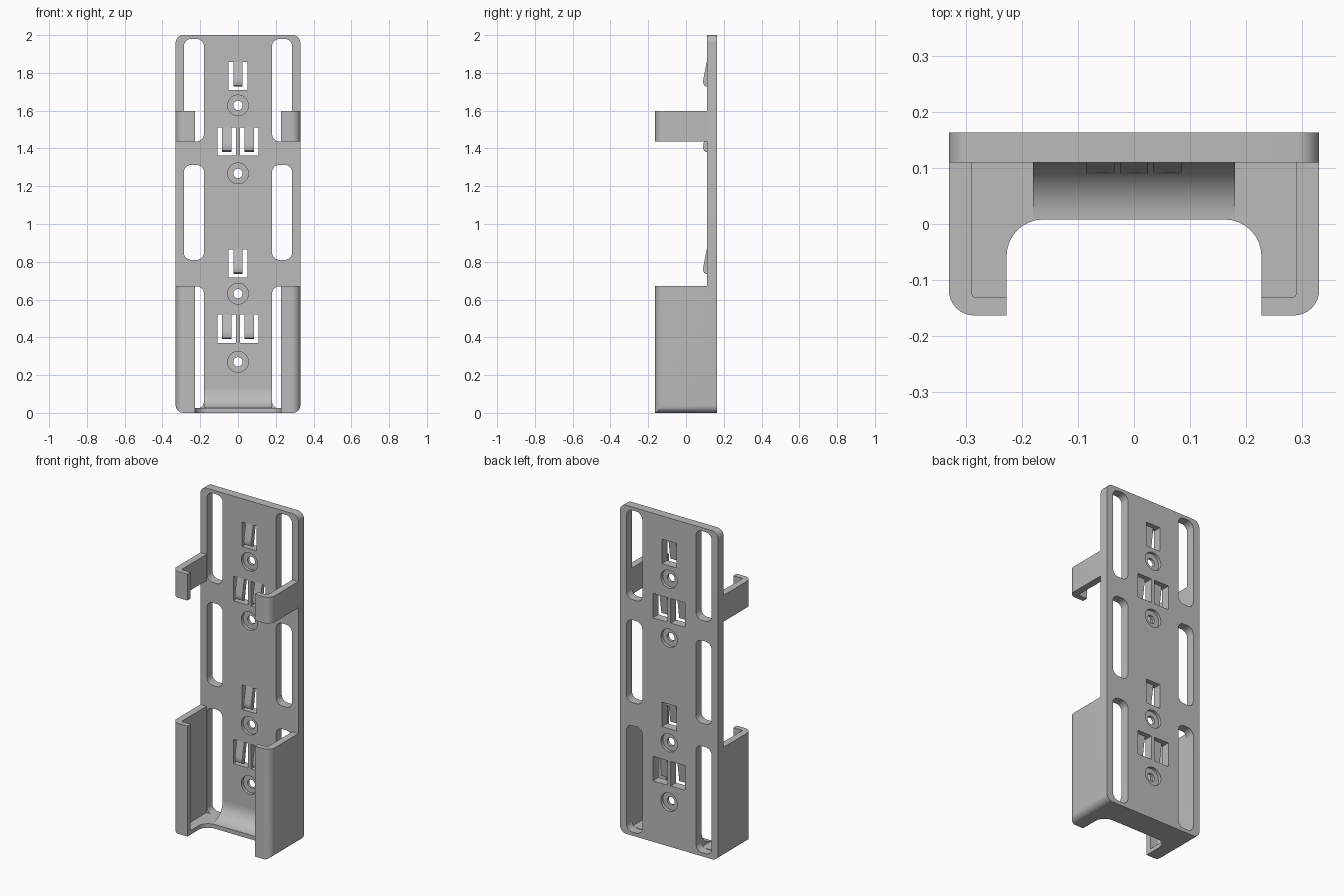
import bpy, bmesh, math
from mathutils import Vector

cube = bpy.data.objects.get("Cube")
if cube:
    bpy.data.objects.remove(cube, do_unlink=True)

grey = bpy.data.materials.new("plain_grey")
grey.use_nodes = True
colour = (0.5, 0.5, 0.5, 1)
grey.diffuse_color = colour
grey.node_tree.nodes["Principled BSDF"].inputs["Base Color"].default_value = colour

# Maps a profile point (u, v) and a depth w to space for each extrusion axis
PLACE = {
    "x": lambda u, v, w: (w, u, v),
    "y": lambda u, v, w: (u, w, v),
    "z": lambda u, v, w: (u, v, w),
}


def rounded(corners, steps=8):
    """Outline from right-angled (u, v, radius) corners."""
    out = []
    for i, (u, v, r) in enumerate(corners):
        p = Vector((u, v))
        if r == 0:
            out.append(p)
            continue
        a = (Vector(corners[i - 1][:2]) - p).normalized()
        b = (Vector(corners[(i + 1) % len(corners)][:2]) - p).normalized()
        c = p + r * (a + b)
        for k in range(steps + 1):
            t = math.pi / 2 * k / steps
            out.append(c - r * (b * math.cos(t) + a * math.sin(t)))
    return out


def rect(u0, u1, v0, v1, r=0, r_top=None):
    top = r if r_top is None else r_top
    return rounded([(u0, v0, r), (u1, v0, r), (u1, v1, top), (u0, v1, top)])


def circle(u, v, r, n=32):
    return [(u + r * math.cos(math.tau * k / n), v + r * math.sin(math.tau * k / n))
            for k in range(n)]


def prism(name, outline, axis, lo, hi):
    bm = bmesh.new()
    face = bm.faces.new([bm.verts.new(PLACE[axis](u, v, lo)) for u, v in outline])
    new = bmesh.ops.extrude_face_region(bm, geom=[face])["geom"]
    shift = Vector(PLACE[axis](0, 0, hi - lo))
    bmesh.ops.translate(bm, vec=shift, verts=[g for g in new if isinstance(g, bmesh.types.BMVert)])
    bmesh.ops.recalc_face_normals(bm, faces=bm.faces)
    mesh = bpy.data.meshes.new(name)
    bm.to_mesh(mesh)
    bm.free()
    mesh.materials.append(grey)
    obj = bpy.data.objects.new(name, mesh)
    bpy.context.collection.objects.link(obj)
    return obj


def combine(obj, operation, outline, axis, lo, hi):
    """Boolean with a temporary prism."""
    cutter = prism("cutter", outline, axis, lo, hi)
    mod = obj.modifiers.new("cut", "BOOLEAN")
    mod.operation, mod.solver, mod.object = operation, "EXACT", cutter
    bpy.context.view_layer.update()
    mesh = bpy.data.meshes.new_from_object(obj.evaluated_get(bpy.context.evaluated_depsgraph_get()))
    obj.modifiers.clear()
    obj.data = mesh
    bpy.data.objects.remove(cutter, do_unlink=True)


def smooth(obj):
    bpy.ops.object.select_all(action="DESELECT")
    obj.select_set(True)
    bpy.context.view_layer.objects.active = obj
    bpy.ops.object.shade_smooth_by_angle(angle=math.radians(30))


W, FRONT, PLATE, BACK = 0.33, -0.163, 0.11, 0.163

# Back plate with six long side slots
plate = prism("back_plate", rect(-W, W, 0, 2, 0.04), "y", PLATE, BACK)
for z0, z1 in ((0.022, 0.67), (0.81, 1.313), (1.437, 1.98)):
    for x0, x1 in ((-0.287, -0.18), (0.18, 0.287)):
        combine(plate, "DIFFERENCE", rect(x0, x1, z0, z1, 0.04), "y", 0, 1)

# Screw holes, counterbored on both faces
for z in (0.27, 0.631, 1.268, 1.628):
    combine(plate, "DIFFERENCE", circle(0, z, 0.025), "y", 0, 1)
    combine(plate, "DIFFERENCE", circle(0, z, 0.055), "y", 0, PLATE + 0.018)
    combine(plate, "DIFFERENCE", circle(0, z, 0.055), "y", BACK - 0.018, 1)

# Windows, each holding a spring tongue that leans out of the front
tops = [(x, z) for base in (0, 0.992)
        for x, z in ((-0.06, 0.52), (0.06, 0.52), (0, 0.867 - 0.001))
        for z in (z + base,)]
for i, (x, top) in enumerate(tops):
    combine(plate, "DIFFERENCE", rect(x - 0.049, x + 0.049, top - 0.149, top), "y", 0, 1)
    side = [(PLATE, top), (0.092, top - 0.09), (0.09, top - 0.108), (0.095, top - 0.124),
            (0.105, top - 0.13), (0.115, top - 0.13), (0.135, top)]
    smooth(prism(f"spring_tongue_{i + 1}", side, "x", x - 0.025, x + 0.025))
smooth(plate)

# Lower cradle and upper clip share the same hollow wrap-around section
section = rounded([(-W, FRONT, 0.045), (W, FRONT, 0.045), (W, PLATE, 0), (-W, PLATE, 0)])
hollow = rounded([(-0.289, -0.131, 0.008), (0.289, -0.131, 0.008), (0.289, 1, 0), (-0.289, 1, 0)])
mouth = rect(-0.227, 0.227, -1, 0.008, 0, 0.065)
for name, z0, z1, floor in (("lower_cradle", 0, 0.672, 0.025), ("upper_clip", 1.437, 1.597, 1)):
    wrap = prism(name, section, "z", z0, z1)
    if z0 == 0:
        combine(wrap, "INTERSECT", rect(-W, W, 0, 2, 0.04), "y", -1, 1)
    combine(wrap, "DIFFERENCE", hollow, "z", floor, 3)
    combine(wrap, "DIFFERENCE", mouth, "z", -1, 3)
    smooth(wrap)

# Concave ramp between the cradle floor and the plate
ramp = [(PLATE, 0.02), (0.008, 0.02)]
for k in range(13):
    t = math.pi / 2 * k / 12
    ramp.append((0.008 + 0.102 * math.sin(t), 0.127 - 0.102 * math.cos(t)))
smooth(prism("floor_ramp", ramp, "x", -0.18, 0.18))
